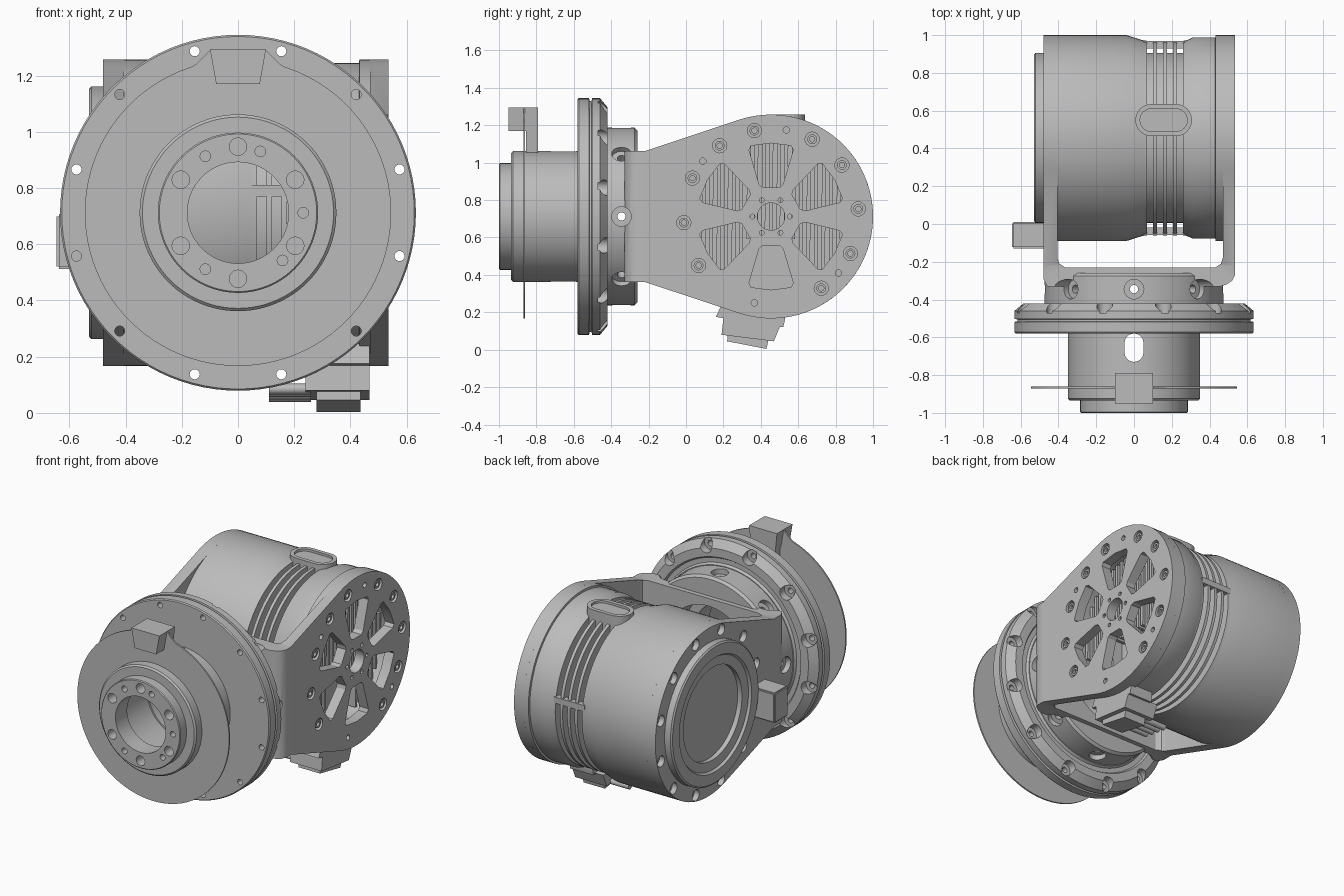
import bpy, bmesh
from math import sin, cos, pi, radians, sqrt
from mathutils import Matrix, Vector

if "Cube" in bpy.data.objects:
    bpy.data.objects.remove(bpy.data.objects["Cube"])

steel = bpy.data.materials.new("satin grey metal")
steel.use_nodes = True
steel.diffuse_color = (0.5, 0.5, 0.5, 1)
steel.node_tree.nodes["Principled BSDF"].inputs["Base Color"].default_value = (0.5, 0.5, 0.5, 1)

MID = 0.712                      # height of both axes
HUB, MOTOR = (MID, 0), (0.455, MID)   # axis centres in local (u, v)


def place(axis, u, v, w):
    """Local (u, v) cross-section and w along the axis, to world."""
    return {"X": (w, u, v), "Y": (v, w, u), "Z": (u, v, w)}[axis]


def circle(c, r, n=32):
    return [(c[0] + r * cos(2 * pi * i / n), c[1] + r * sin(2 * pi * i / n)) for i in range(n)]


def polar(c, r, deg):
    return (c[0] + r * cos(radians(deg)), c[1] + r * sin(radians(deg)))


def pill(c, a, b, n=12):
    """Stadium outline, long along u."""
    out = []
    for side in (1, -1):
        for i in range(n + 1):
            t = pi * i / n - pi / 2
            out.append((c[0] + side * (a - b + b * cos(t)), c[1] + side * b * sin(t)))
    return out


def prism(bm, axis, pts, lo, hi):
    a = [bm.verts.new(place(axis, u, v, lo)) for u, v in pts]
    b = [bm.verts.new(place(axis, u, v, hi)) for u, v in pts]
    bm.faces.new(a[::-1])
    bm.faces.new(b)
    for i in range(len(a)):
        j = (i + 1) % len(a)
        bm.faces.new((a[i], a[j], b[j], b[i]))


def box(bm, x, y, z):
    prism(bm, "Z", [(x[0], y[0]), (x[1], y[0]), (x[1], y[1]), (x[0], y[1])], *z)


def lathe(bm, axis, c, profile, n=96):
    """Revolve a closed (radius, position) loop."""
    rings = [[bm.verts.new(place(axis, *polar(c, r, 360 * i / n), w)) for i in range(n)] for r, w in profile]
    for k, ring in enumerate(rings):
        nxt = rings[(k + 1) % len(rings)]
        if profile[k][0] == 0 and profile[(k + 1) % len(rings)][0] == 0:
            continue
        for i in range(n):
            j = (i + 1) % n
            bm.faces.new((ring[i], ring[j], nxt[j], nxt[i]))
    bmesh.ops.remove_doubles(bm, verts=bm.verts[:], dist=1e-5)


def finish(name, bm):
    bmesh.ops.recalc_face_normals(bm, faces=bm.faces[:])
    mesh = bpy.data.meshes.new(name)
    bm.to_mesh(mesh)
    bm.free()
    ob = bpy.data.objects.new(name, mesh)
    bpy.context.collection.objects.link(ob)
    mesh.materials.append(steel)
    smooth(ob)
    return ob


def smooth(ob):
    bpy.ops.object.select_all(action="DESELECT")
    ob.select_set(True)
    bpy.context.view_layer.objects.active = ob
    bpy.ops.object.shade_smooth_by_angle(angle=radians(30))


def boolean(ob, bm, mode="DIFFERENCE"):
    tool = finish("cutter", bm)
    tool.hide_render = True
    mod = ob.modifiers.new("cut", "BOOLEAN")
    mod.operation, mod.object, mod.solver, mod.use_self = mode, tool, "EXACT", True
    bpy.context.view_layer.objects.active = ob
    bpy.ops.object.modifier_apply(modifier=mod.name)
    bpy.data.objects.remove(tool)
    smooth(ob)


def turned(name, axis, c, profile):
    bm = bmesh.new()
    lathe(bm, axis, c, profile)
    return finish(name, bm)


# Front hub with bolt circle and wire slot
hub = turned("output_hub", "Y", HUB, [(.18, -1), (.28, -1), (.285, -.995), (.285, -.935), (.34, -.935),
             (.35, -.925), (.35, -.5), (.25, -.5), (.25, -.88), (.18, -.88)])
bm = bmesh.new()
for k in range(6):
    prism(bm, "Y", circle(polar(HUB, .235, 60 * k), .031, 24), -1.05, -.92)
for a in (20, 90, 137, 210, 240, 330):
    prism(bm, "Y", circle(polar(HUB, .232, a), .019, 16), -1.05, -.94)
prism(bm, "Z", [(v, u - .655) for u, v in pill((0, 0), .075, .05)], 0, 1.5)
boolean(hub, bm)

# Thin disc with its lug
bm = bmesh.new()
lathe(bm, "Y", HUB, [(.34, -.87), (.545, -.87), (.545, -.86), (.34, -.86)])
prism(bm, "Y", [(1.2, -.22), (1.24, -.15), (1.29, -.1), (1.29, .1), (1.24, .15), (1.2, .22)], -.87, -.86)
finish("encoder_disc", bm)
bm = bmesh.new()
prism(bm, "X", [(-.95, 1.17), (-.95, 1.295), (-.79, 1.295), (-.79, 1.04), (-.855, 1.04), (-.855, 1.17)], -.1, .1)
for v in bm.verts:
    v.co.x *= 1 - 1.8 * min(1.295 - v.co.z, .14)
finish("disc_lug", bm)

# Mounting flange with screw pockets behind
flange = turned("mounting_flange", "Y", HUB, [(.24, -.58), (.627, -.58), (.633, -.573), (.633, -.518),
                (.618, -.515), (.618, -.505), (.633, -.502), (.633, -.46), (.585, -.42), (.53, -.42),
                (.52, -.435), (.49, -.435), (.48, -.42), (.24, -.42)])
bm = bmesh.new()
for k in range(12):
    prism(bm, "Y", circle(polar(HUB, .595, 15 + 30 * k), .042, 24), -.47, -.38)
    prism(bm, "Y", circle(polar(HUB, .595, 15 + 30 * k), .018, 16), -.62, -.4)
boolean(flange, bm)


# Radial screw recesses shared by the neck ring and the yoke
def radial_holes():
    bm = bmesh.new()
    for k in range(8):
        turn = Matrix.Translation((0, -.345, MID)) @ Matrix.Rotation(k * pi / 4, 4, "Y")
        for r, lo, hi in ((.052, .44, .66), (.022, .22, .46)):
            bmesh.ops.create_cone(bm, cap_ends=True, segments=24, radius1=r, radius2=r, depth=hi - lo,
                                  matrix=turn @ Matrix.Translation((0, 0, (lo + hi) / 2)))
    return bm


neck = turned("neck_ring", "Y", HUB, [(.3, -.42), (.475, -.42), (.475, -.275), (.46, -.26), (.3, -.26)])
boolean(neck, radial_holes())

# Yoke: U section trimmed to the teardrop side outline
bm = bmesh.new()
prism(bm, "Z", [(-.48, 1.05), (-.48, -.29), (-.46, -.33), (.46, -.33), (.49, -.32), (.52, -.3), (.535, -.27),
                (.535, 1.05), (.47, 1.05), (.47, -.18), (.46, -.21), (.43, -.23), (-.365, -.23), (-.395, -.21),
                (-.405, -.18), (-.405, 1.05)], 0, 1.4)
yoke = finish("yoke", bm)
bm = bmesh.new()
side = [polar(MOTOR, .545, a) for a in range(-108, 109, 4)]
prism(bm, "X", side + [(-.22, 1.062), (-.36, 1.062), (-.36, .362), (-.22, .362)], -.7, .7)
boolean(yoke, bm, "INTERSECT")
bm = radial_holes()
prism(bm, "Y", circle(HUB, .3, 64), -.5, -.1)
boolean(yoke, bm)

# Windows, bolt seats and small holes in the right plate; edge notches in the left
SCREWS = (101, 62, 36, 5, -25, -55, -146, -176, 154, 126)
bm = bmesh.new()
half = [(.155, .045), (.172, .064), (.355, .118), (.378, .108)]
window = half + [(.392, 0)] + [(r, -t) for r, t in half[::-1]]
for k in range(6):
    a = radians(30 + 60 * k)
    prism(bm, "X", [(MOTOR[0] + r * cos(a) - t * sin(a), MOTOR[1] + r * sin(a) + t * cos(a))
                    for r, t in window], .44, .6)
    prism(bm, "X", circle(polar(MOTOR, .1, 60 * k), .013, 12), .44, .6)
prism(bm, "X", circle(MOTOR, .073), .44, .6)
for a in SCREWS:
    prism(bm, "X", circle(polar(MOTOR, .468, a), .038, 24), .505, .6)
for a in (80, 141, -40, -101):
    prism(bm, "X", circle(polar(MOTOR, .47, a), .017, 16), .5, .6)
for k in range(12):
    prism(bm, "X", circle(polar(MOTOR, .505, 15 + 30 * k), .036, 20), -.6, -.445)
boolean(yoke, bm)
bm = bmesh.new()
for a in SCREWS:
    c = polar(MOTOR, .468, a)
    lathe(bm, "X", c, [(0, .5), (.026, .5), (.026, .528), (.014, .528), (.014, .512), (0, .512)], 18)
finish("plate_screws", bm)

# Motor body with cooling grooves and an open right end
profile = [(0, -.41), (.545, -.41), (.545, -.04), (.518, .045)]
for k in range(4):
    x = .068 + .053 * k
    profile += [(.515, x), (.45, x), (.45, x + .033), (.515, x + .033)]
profile += [(.518, .28), (.532, .31), (.532, .43), (.545, .432), (.545, .47), (.43, .47), (.43, .35), (0, .35)]
turned("motor_body", "X", MOTOR, profile)
bm = bmesh.new()
for y in (-.058, .93):
    box(bm, (.05, .27), (y, y + .04), (.77, .81))
finish("groove_bridges", bm)

# Slats behind the windows
bm = bmesh.new()
for k in range(-10, 11):
    d = .04 * k
    h = sqrt(.42 ** 2 - d * d)
    y = MOTOR[0] + d
    low = MID - h if abs(d) > .12 else MID - .12
    prism(bm, "X", [(y - .012, low), (y + .008, low), (y + .012, MID + h), (y - .008, MID + h)], .34, .42)
finish("inner_slats", bm)

# Oval cover on top
bm = bmesh.new()
prism(bm, "Z", pill((.157, .55), .15, .085), 1.15, 1.258)
cover = finish("oval_cover", bm)
bm = bmesh.new()
prism(bm, "Z", pill((.157, .55), .125, .06), 1.243, 1.3)
boolean(cover, bm)

# Left end cap with recessed bolt face
cap = turned("end_cap", "X", MOTOR, [(0, -.47), (.3, -.47), (.3, -.51), (.36, -.515), (.37, -.53),
             (.44, -.53), (.45, -.522), (.45, -.42), (0, -.42)])
bm = bmesh.new()
for k in range(8):
    prism(bm, "X", circle(polar(MOTOR, .235, 45 * k), .02, 16), -.5, -.44)
boolean(cap, bm)

# Side block on the left arm
bm = bmesh.new()
box(bm, (-.645, -.46), (-.13, .01), (.512, .707))
bmesh.ops.bevel(bm, geom=bm.edges[:], offset=.008, segments=2, affect="EDGES")
finish("side_block", bm)

# Cable connector underneath
bm = bmesh.new()
prism(bm, "X", [(.19, .32), (.185, .23), (.16, .175), (.52, .12), (.53, .165), (.5, .3)], .3, .467)
prism(bm, "X", [(.2, .17), (.19, .08), (.47, .045), (.505, .13)], .24, .467)
prism(bm, "X", [(.225, .1), (.22, .045), (.43, .004), (.445, .07)], .28, .435)
for k in range(4):
    prism(bm, "X", circle((.25 + .055 * k, .085 - .009 * k), .019, 16), .11, .26)
finish("cable_connector", bm)
